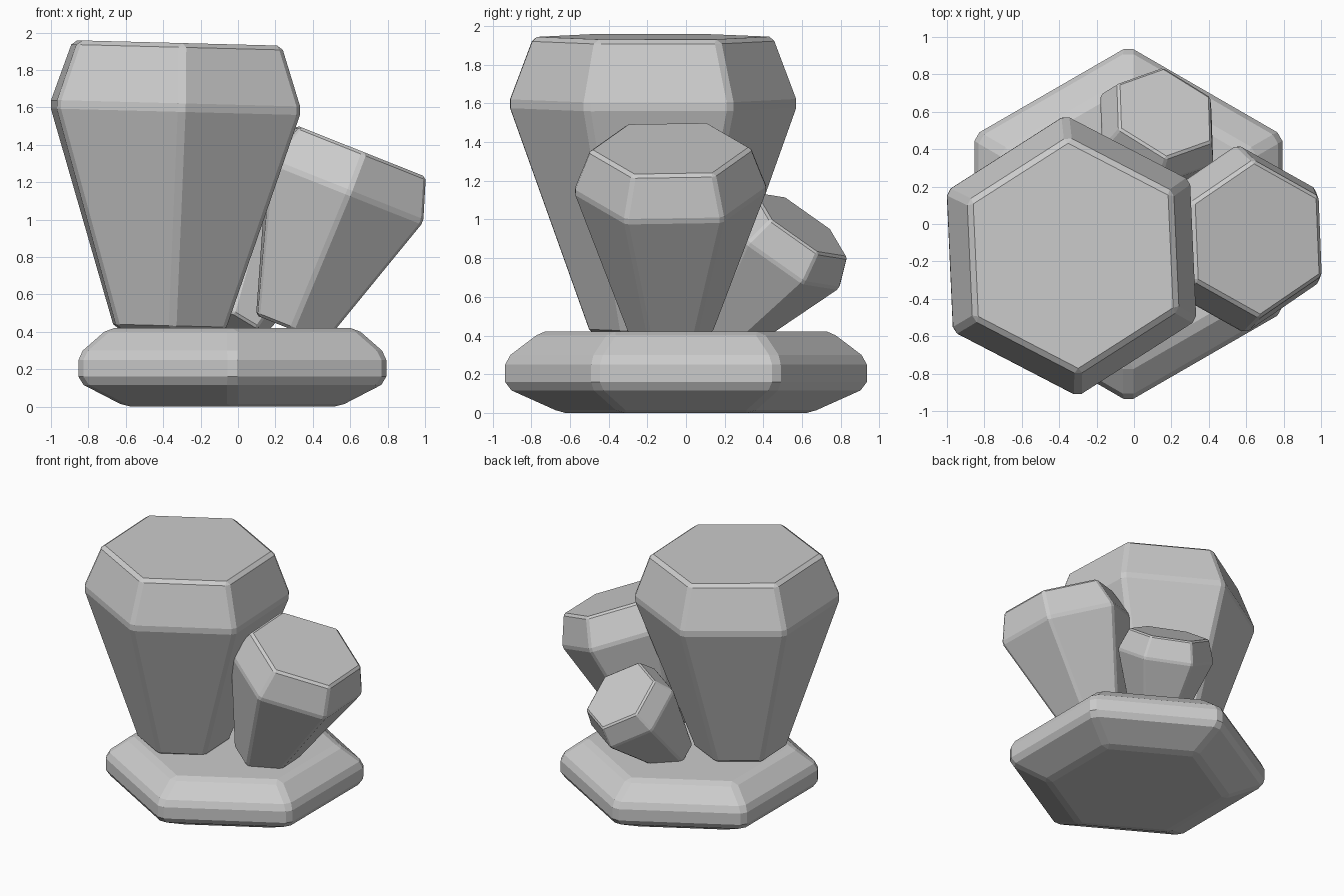
import bpy
import bmesh
from math import sin, cos, radians
from mathutils import Vector, Matrix

if "Cube" in bpy.data.objects:
    bpy.data.objects.remove(bpy.data.objects["Cube"])


def hex_solid(name, rings, matrix, bevel):
    """Six-sided solid lofted through (radius, height) rings, with chamfered edges."""
    bm = bmesh.new()
    loops = []
    for r, z in rings:
        angles = [radians(90 + 60 * i) for i in range(6)]
        loops.append([bm.verts.new((r * cos(a), r * sin(a), z)) for a in angles])
    bm.faces.new(loops[0][::-1])
    bm.faces.new(loops[-1])
    for lo, hi in zip(loops, loops[1:]):
        for i in range(6):
            j = (i + 1) % 6
            bm.faces.new((lo[i], lo[j], hi[j], hi[i]))
    bmesh.ops.recalc_face_normals(bm, faces=bm.faces[:])
    mesh = bpy.data.meshes.new(name)
    bm.to_mesh(mesh)
    bm.free()
    obj = bpy.data.objects.new(name, mesh)
    bpy.context.collection.objects.link(obj)
    obj.matrix_world = matrix
    mod = obj.modifiers.new("chamfer", 'BEVEL')
    mod.width = bevel
    mod.segments = 1
    mod.limit_method = 'ANGLE'
    mod.angle_limit = radians(15)
    return obj


def crystal(name, foot, axis, side, size):
    """Crystal growing from foot along axis; side fixes its spin."""
    z = Vector(axis).normalized()
    y = Vector(side)
    y = (y - y.dot(z) * z).normalized()
    x = y.cross(z)
    m = Matrix((x, y, z)).transposed().to_4x4()
    m.translation = Vector(foot)
    rings = [(0.335 * size, 0), (0.76 * size, 1.19 * size), (0.63 * size, 1.535 * size)]
    return hex_solid(name, rings, m, 0.024 * size)


# Hexagonal base slab
hex_solid("base", [(0.66, 0), (0.95, 0.13), (0.95, 0.28), (0.765, 0.42)],
          Matrix.Translation((-0.03, 0, 0)), 0.03)

# Three crystals of one shape at different sizes and tilts
crystal("large_crystal", (-0.365, -0.17, 0.41), (0.026, 0, 1), (-0.045, 1, 0), 1.0)
crystal("medium_crystal", (0.28, -0.08, 0.415), (0.37, 0, 0.93), (-0.04, 1, 0.015), 0.667)
crystal("small_crystal", (-0.03, 0.19, 0.41), (0.27, 0.56, 0.78), (-0.03, 0.8, -0.58), 0.47)
